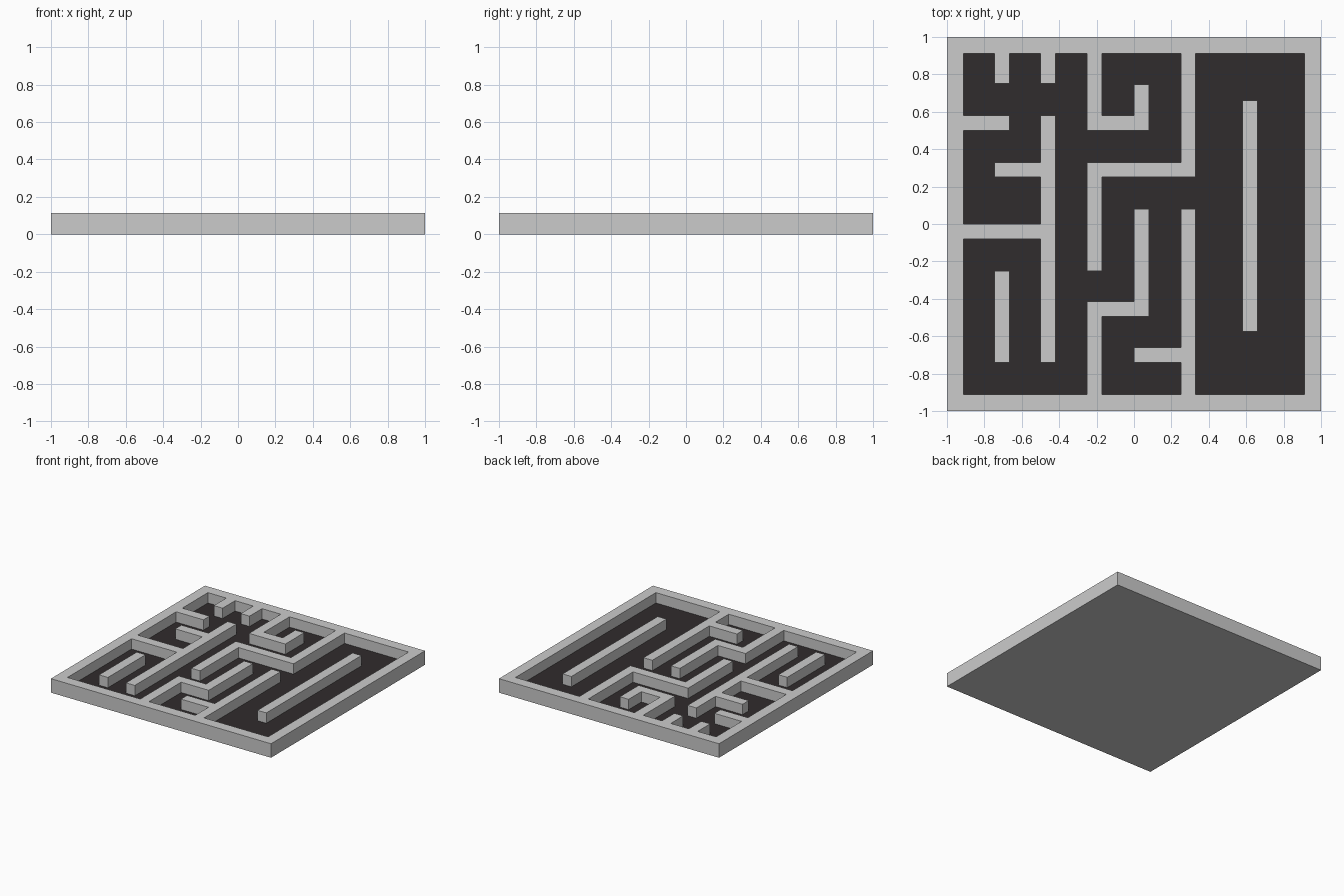
import bpy, bmesh

if "Cube" in bpy.data.objects:
    bpy.data.objects.remove(bpy.data.objects["Cube"])

H, FLOOR = 0.115, 0.03      # wall top and floor heights
INNER, HALF = 0.912, 0.04   # inside of the rim, half wall thickness

# Centre lines of the inner walls
paths = [
    [(-.705, .95), (-.705, .79)],
    [(-.46, .95), (-.46, .79)],
    [(-.21, .95), (-.21, .54), (.04, .54), (.04, .705)],
    [(.29, .95), (.29, .29), (-.21, .29), (-.21, -.21)],
    [(-.95, .54), (-.705, .54)],
    [(-.46, .54), (-.46, -.70)],
    [(-.705, .29), (-.46, .29)],
    [(-.95, -.04), (-.46, -.04)],
    [(-.705, -.29), (-.705, -.70)],
    [(-.21, -.95), (-.21, -.455), (.04, -.455), (.04, .04)],
    [(.29, -.95), (.29, .04)],
    [(.29, -.70), (.04, -.70)],
    [(.62, .62), (.62, -.535)],
]

# Wall rectangles from each path segment
rects = []
for path in paths:
    for (ax, ay), (bx, by) in zip(path, path[1:]):
        rects.append((min(ax, bx) - HALF, max(ax, bx) + HALF,
                      min(ay, by) - HALF, max(ay, by) + HALF))


def cuts(lo, hi):
    vals = {-1.0, 1.0, -INNER, INNER}
    vals |= {round(v, 3) for r in rects for v in (r[lo], r[hi]) if abs(v) < INNER}
    return sorted(vals)


xs, ys = cuts(0, 1), cuts(2, 3)


def height(i, j):
    if not (0 <= i < len(xs) - 1 and 0 <= j < len(ys) - 1):
        return 0.0
    x, y = (xs[i] + xs[i + 1]) / 2, (ys[j] + ys[j + 1]) / 2
    solid = max(abs(x), abs(y)) > INNER or any(
        r[0] < x < r[1] and r[2] < y < r[3] for r in rects)
    return H if solid else FLOOR


def quad(bm, pts):
    bm.faces.new([bm.verts.new(p) for p in pts])


def finish(bm, name):
    bmesh.ops.remove_doubles(bm, verts=bm.verts, dist=1e-4)
    bmesh.ops.dissolve_limit(bm, angle_limit=0.01, verts=bm.verts, edges=bm.edges)
    mesh = bpy.data.meshes.new(name)
    bm.to_mesh(mesh)
    bm.free()
    obj = bpy.data.objects.new(name, mesh)
    bpy.context.collection.objects.link(obj)
    return obj


walls, floor = bmesh.new(), bmesh.new()
for i in range(len(xs) - 1):
    for j in range(len(ys) - 1):
        x0, x1, y0, y1 = xs[i], xs[i + 1], ys[j], ys[j + 1]
        ring = [(x0, y0), (x1, y0), (x1, y1), (x0, y1)]
        h = height(i, j)
        # Wall tops or floor
        quad(walls if h == H else floor, [(*p, h) for p in ring])
        # Wall sides, only where the neighbour is lower
        for k, (di, dj) in enumerate([(0, -1), (1, 0), (0, 1), (-1, 0)]):
            low = height(i + di, j + dj)
            if low < h:
                a, b = ring[k], ring[(k + 1) % 4]
                quad(walls, [(*a, low), (*b, low), (*b, h), (*a, h)])
# Underside
quad(walls, [(-1, -1, 0), (-1, 1, 0), (1, 1, 0), (1, -1, 0)])

finish(walls, "maze_walls")
floor_obj = finish(floor, "maze_floor")

mat = bpy.data.materials.new("dark_floor")
mat.diffuse_color = (0.03, 0.025, 0.026, 1)
mat.use_nodes = True
mat.node_tree.nodes["Principled BSDF"].inputs["Base Color"].default_value = mat.diffuse_color
floor_obj.data.materials.append(mat)
